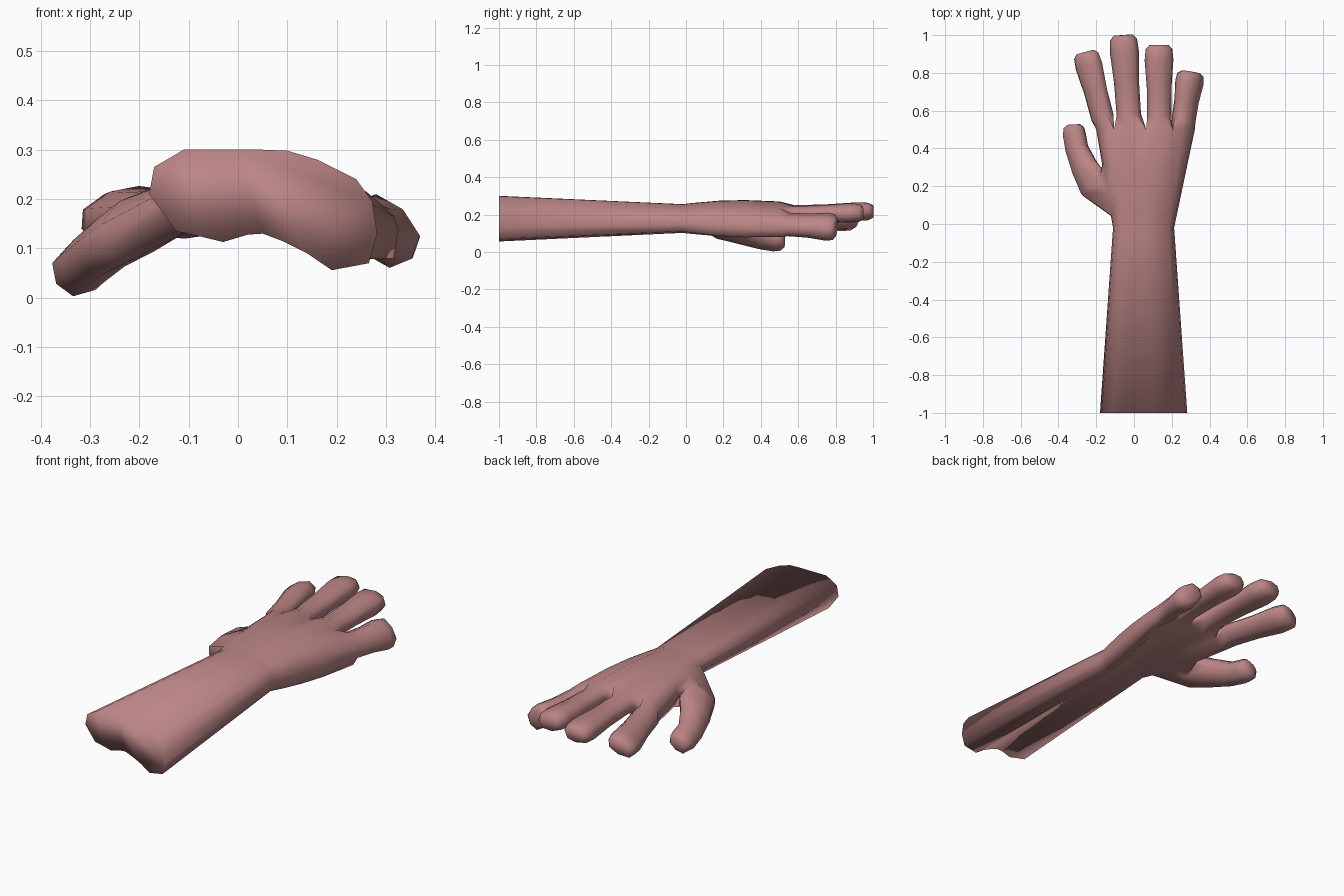
import bpy, bmesh, math
from mathutils import Vector

cube = bpy.data.objects.get("Cube")
if cube:
    bpy.data.objects.remove(cube, do_unlink=True)

skin = bpy.data.materials.new("dusty_pink_skin")
skin.use_nodes = True
colour = (0.50, 0.235, 0.235, 1)
skin.diffuse_color = colour
skin.node_tree.nodes["Principled BSDF"].inputs["Base Color"].default_value = colour

bm = bmesh.new()
N = 20  # ring order: 9 top points, right side, 9 bottom points (right to left), left side


def ring(points):
    return [bm.verts.new(p) for p in points]


def bridge(a, b, skip=()):
    n = len(a)
    for i in range(n):
        if i not in skip:
            bm.faces.new((a[i], a[(i + 1) % n], b[(i + 1) % n], b[i]))


def digit(loop, path, roll):
    """Continue an eight-point opening along a path of (x, y, z, half width, half height)."""
    centres = [Vector(p[:3]) for p in path]
    for i, (c, p) in enumerate(zip(centres, path)):
        d = (centres[min(i + 1, len(path) - 1)] - centres[max(i - 1, 0)]).normalized()
        side = d.cross(Vector((0, 0, 1))).normalized()
        up = side.cross(d)
        s = side * math.cos(roll) + up * math.sin(roll)
        u = up * math.cos(roll) - side * math.sin(roll)
        pts = []
        for k in range(8):
            a = k * math.pi / 4
            f = 1.06 if k % 2 else 1.0
            pts.append(c + s * (p[3] * f * math.cos(a)) + u * (p[4] * f * math.sin(a)))
        new = ring(pts)
        bridge(loop, new)
        loop = new
    bm.faces.new(loop)


# Forearm section: flat back, sloping outer side, hollow underside
arm = [(-.17, .265), (-.11, .30), (-.05, .30), (0, .30), (.05, .30), (.10, .298),
       (.16, .28), (.24, .24), (.272, .195), (.282, .13), (.265, .07), (.19, .056),
       (.14, .09), (.09, .115), (.05, .13), (.02, .128), (-.03, .113), (-.08, .125),
       (-.125, .135), (-.18, .21)]
wrist = [(.05 + (x - .05) * .70, .18 + (z - .18) * .63) for x, z in arm]

# Knuckle section: arched row of four finger roots
edge_x = [-.19, -.105, .065, .205, .315]
kx = [edge_x[i // 2] if i % 2 == 0 else (edge_x[i // 2] + edge_x[i // 2 + 1]) / 2 for i in range(9)]
top_z = [.20, .24, .235, .27, .25, .268, .235, .215, .165]
low_z = [.13, .125, .15, .15, .165, .145, .14, .09, .08]
knuckle = list(zip(kx, top_z)) + [(.322, .12)] + list(zip(kx, low_z))[::-1] + [(-.20, .165)]


def palm_ring(t):
    """Section between wrist (t = 0) and knuckles (t = 1), fuller in the middle."""
    pts = []
    for i in range(N):
        (x0, z0), (x1, z1) = wrist[i], knuckle[i]
        swell = .014 * math.sin(math.pi * t) * (1 if i < 9 else -1 if 9 < i < 19 else 0)
        pts.append((x0 + (x1 - x0) * t, -.02 + .52 * t, z0 + (z1 - z0) * t + swell))
    return ring(pts)


# Forearm, then palm with an opening for the thumb on its -x side
arm_end = ring([(x, -1, z) for x, z in arm])
bm.faces.new(arm_end)
rings = [arm_end] + [palm_ring(t) for t in (0, .12, .37, .64, 1)]
for i in range(len(rings) - 1):
    bridge(rings[i], rings[i + 1], skip=(18, 19) if i in (2, 3) else ())

# Thumb
r0, r1, r2 = rings[2:5]
digit([r2[19], r2[0], r1[0], r0[0], r0[19], r0[18], r1[18], r2[18]],
      [(-.205, .20, .145, .095, .062),
       (-.262, .30, .108, .078, .055),
       (-.303, .40, .074, .063, .053),
       (-.316, .475, .061, .063, .053),
       (-.319, .51, .058, .056, .046),
       (-.320, .527, .058, .034, .030)], .55)

# Four fingers: root centre (x, z), tip centre (x, y, z), roll, half width, half height
fingers = [
    ((-.150, .180), (-.258, .910, .167), .40, .078, .050),
    ((-.022, .206), (-.057, 1.00, .217), .05, .077, .050),
    ((.134, .200), (.132, .948, .210), -.15, .077, .052),
    ((.255, .150), (.302, .805, .132), -.75, .082, .060),
]
last = rings[-1]
webs = [last[19]] + ring([(x, .49, .195) for x in edge_x[1:4]]) + [last[9]]
for n, ((bx, bz), (tx, ty, tz), roll, hw, hh) in enumerate(fingers):
    a, b, c = 2 * n, 2 * n + 1, 2 * n + 2
    loop = [webs[n + 1], last[c], last[b], last[a], webs[n],
            last[18 - a], last[18 - b], last[18 - c]]
    path = []
    for t, f in ((.16, .84), (.5, .86), (.82, 1), (.95, .93), (1, .66)):
        path.append((bx + (tx - bx) * t, .5 + (ty - .5) * t, bz + (tz - bz) * t, hw * f, hh * f))
    digit(loop, path, roll)

bmesh.ops.recalc_face_normals(bm, faces=bm.faces)
for f in bm.faces:
    f.smooth = True
mesh = bpy.data.meshes.new("hand_and_forearm")
bm.to_mesh(mesh)
bm.free()
mesh.materials.append(skin)
hand = bpy.data.objects.new("hand_and_forearm", mesh)
bpy.context.collection.objects.link(hand)
